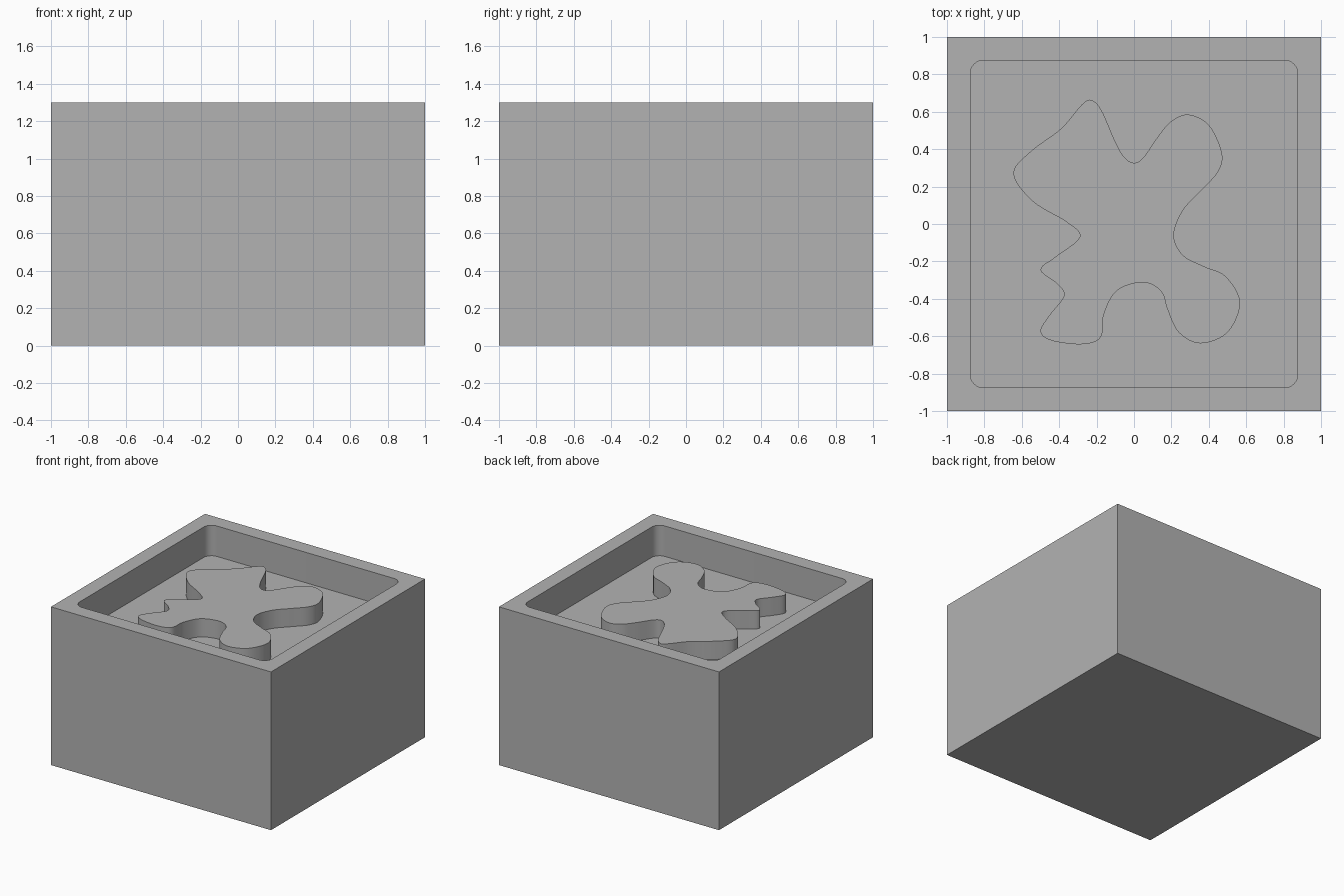
import bpy
import bmesh
from math import cos, sin, pi, radians
from mathutils import Vector

TOP = 1.3          # rim height
FLOOR = 1.05       # pocket floor height
ISLAND_TOP = 1.2   # raised shape height
POCKET = 0.875     # half width of the pocket
RADIUS = 0.07      # pocket corner radius
ARC_STEPS = 10
CURVE_STEPS = 6

default_cube = bpy.data.objects.get("Cube")
if default_cube:
    bpy.data.objects.remove(default_cube, do_unlink=True)

# Single flat colour
grey = bpy.data.materials.new("plain grey")
grey.use_nodes = True
colour = (0.45, 0.45, 0.45, 1)
grey.diffuse_color = colour
grey.node_tree.nodes["Principled BSDF"].inputs["Base Color"].default_value = colour


def finish(bm, name):
    """Turn a bmesh into a smooth-shaded object with sharp edges kept."""
    bmesh.ops.recalc_face_normals(bm, faces=bm.faces)
    mesh = bpy.data.meshes.new(name)
    bm.to_mesh(mesh)
    bm.free()
    mesh.materials.append(grey)
    obj = bpy.data.objects.new(name, mesh)
    bpy.context.collection.objects.link(obj)
    bpy.ops.object.select_all(action='DESELECT')
    obj.select_set(True)
    bpy.context.view_layer.objects.active = obj
    bpy.ops.object.shade_smooth_by_angle(angle=radians(30))
    return obj


def ring(bm, outline, z):
    return [bm.verts.new((x, y, z)) for x, y in outline]


def walls(bm, lower, upper):
    n = len(lower)
    for i in range(n):
        j = (i + 1) % n
        bm.faces.new((lower[i], lower[j], upper[j], upper[i]))


def smooth_loop(points, steps):
    """Closed Catmull-Rom curve through the points."""
    pts = [Vector(p) for p in points]
    n = len(pts)
    result = []
    for i in range(n):
        a, b, c, d = (pts[(i + k) % n] for k in (-1, 0, 1, 2))
        for s in range(steps):
            t = s / steps
            p = (2 * b + (c - a) * t
                 + (2 * a - 5 * b + 4 * c - d) * t ** 2
                 + (3 * b - a - 3 * c + d) * t ** 3) / 2
            result.append((p.x, p.y))
    return result


# Block: square body with a rounded square pocket in its top
bm = bmesh.new()
signs = [(1, 1), (-1, 1), (-1, -1), (1, -1)]
base = ring(bm, signs, 0)
corners = ring(bm, signs, TOP)
bm.faces.new(base)
walls(bm, base, corners)

centre = POCKET - RADIUS
pocket_outline = []
for k, (sx, sy) in enumerate(signs):
    for i in range(ARC_STEPS + 1):
        angle = (k + i / ARC_STEPS) * pi / 2
        pocket_outline.append((sx * centre + RADIUS * cos(angle),
                               sy * centre + RADIUS * sin(angle)))
lip = ring(bm, pocket_outline, TOP)
floor = ring(bm, pocket_outline, FLOOR)
walls(bm, floor, lip)
bm.faces.new(floor)

# Rim: a fan at each corner and a strip along each side
per_corner = ARC_STEPS + 1
for k in range(4):
    arc = lip[k * per_corner:(k + 1) * per_corner]
    for v, w in zip(arc, arc[1:]):
        bm.faces.new((corners[k], v, w))
    following = (k + 1) % 4
    bm.faces.new((corners[k], arc[-1], lip[following * per_corner],
                  corners[following]))
finish(bm, "block")

# Island: free-form raised shape standing on the pocket floor
island_points = [
    (-.23, .663), (-.175, .61), (-.1, .44), (-.05, .355),
    (0, .327), (.05, .355), (.13, .47), (.2, .55),
    (.29, .585), (.4, .53), (.47, .38), (.45, .28),
    (.36, .18), (.26, .07), (.213, -.06), (.26, -.165),
    (.37, -.225), (.49, -.28), (.567, -.42), (.5, -.58),
    (.355, -.638), (.24, -.58), (.18, -.46), (.145, -.36),
    (.05, -.312), (-.09, -.355), (-.16, -.48), (-.17, -.585),
    (-.21, -.63), (-.31, -.643), (-.45, -.62), (-.5, -.57),
    (-.45, -.485), (-.375, -.385), (-.41, -.32), (-.5, -.245),
    (-.42, -.175), (-.29, -.07), (-.36, .01), (-.54, .12),
    (-.645, .27), (-.55, .39), (-.39, .51), (-.28, .637),
]
outline = smooth_loop(island_points, CURVE_STEPS)
bm = bmesh.new()
foot = ring(bm, outline, FLOOR - 0.02)
crest = ring(bm, outline, ISLAND_TOP)
walls(bm, foot, crest)
bm.faces.new(foot)
bm.faces.new(crest)
finish(bm, "raised_island")
